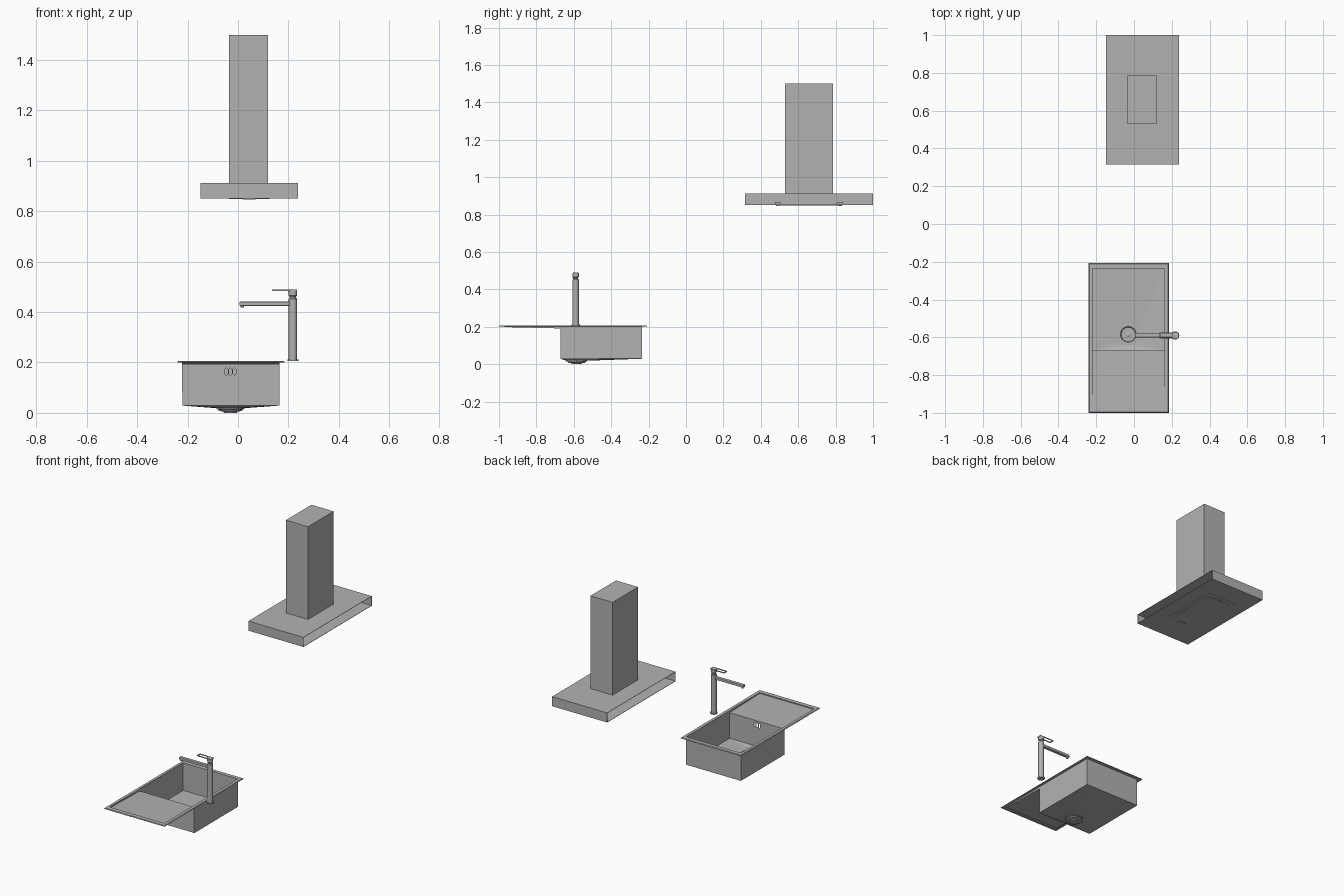
import bpy, bmesh, math

if "Cube" in bpy.data.objects:
    bpy.data.objects.remove(bpy.data.objects["Cube"])

# One mid-grey steel for every part
steel = bpy.data.materials.new("steel")
steel.diffuse_color = (0.45, 0.45, 0.45, 1.0)
steel.use_nodes = True
steel.node_tree.nodes["Principled BSDF"].inputs["Base Color"].default_value = steel.diffuse_color


def mesh_object(name, verts, faces, thickness=0.0):
    me = bpy.data.meshes.new(name)
    me.from_pydata(verts, [], faces)
    bm = bmesh.new()
    bm.from_mesh(me)
    bmesh.ops.remove_doubles(bm, verts=bm.verts, dist=1e-5)
    bmesh.ops.recalc_face_normals(bm, faces=bm.faces)
    bm.to_mesh(me)
    bm.free()
    me.materials.append(steel)
    ob = bpy.data.objects.new(name, me)
    bpy.context.collection.objects.link(ob)
    if thickness:
        mod = ob.modifiers.new("thickness", "SOLIDIFY")
        mod.thickness = thickness
        mod.offset = 0
    return ob


def box(name, x, y, z, bevel=0.0):
    verts = [(a, b, c) for a in x for b in y for c in z]
    faces = [(0, 1, 3, 2), (4, 6, 7, 5), (0, 4, 5, 1),
             (2, 3, 7, 6), (0, 2, 6, 4), (1, 5, 7, 3)]
    ob = mesh_object(name, verts, faces)
    if bevel:
        mod = ob.modifiers.new("bevel", "BEVEL")
        mod.width = bevel
        mod.segments = 2
    return ob


def lathe(name, profile, cx, cy, n=24):
    """Turn a profile of (radius, z) points around a vertical axis and cap it."""
    verts = [(cx + r * math.cos(2 * math.pi * k / n), cy + r * math.sin(2 * math.pi * k / n), z)
             for r, z in profile for k in range(n)]
    faces = [(i * n + k, i * n + (k + 1) % n, (i + 1) * n + (k + 1) % n, (i + 1) * n + k)
             for i in range(len(profile) - 1) for k in range(n)]
    last = (len(profile) - 1) * n
    faces += [tuple(range(n)), tuple(range(last, last + n))]
    ob = mesh_object(name, verts, faces)
    bpy.context.view_layer.objects.active = ob
    ob.select_set(True)
    bpy.ops.object.shade_smooth_by_angle(angle=math.radians(35))
    ob.select_set(False)
    return ob


# Extractor hood: canopy with open long sides, and a tall duct
HX, HY = (-0.148, 0.238), (0.316, 1.0)
BOT, T = 0.851, 0.002
box("canopy_top", HX, HY, (0.912 - T, 0.912))
box("canopy_bottom", HX, HY, (BOT, BOT + T))
box("canopy_front", HX, (HY[0], HY[0] + T), (BOT, 0.912))
box("canopy_back", HX, (1.0 - T, 1.0), (BOT, 0.912))
box("canopy_core", (0.043, 0.047), HY, (BOT + T, 0.91))
box("duct", (-0.035, 0.12), (0.53, 0.785), (0.912, 1.5))

# Filter panel under the canopy, with two grips
box("filter_frame", (-0.06, 0.15), (0.47, 0.86), (0.850, BOT))
box("filter_panel", (-0.035, 0.125), (0.50, 0.83), (0.849, 0.850))
for name, y in (("filter_grip_front", 0.49), ("filter_grip_back", 0.825)):
    box(name + "_housing", (0.015, 0.075), (y - 0.014, y + 0.014), (BOT, 0.866))
    box(name, (0.02, 0.07), (y - 0.010, y + 0.010), (0.847, BOT))

# Sink: rim, sloping drainer, bowl walls and floor falling to the drain
X0, X1 = -0.22, 0.163
Y0, YM, Y1 = -0.97, -0.67, -0.235
TOP, FLOOR = 0.205, 0.03
DX, DY = -0.03, -0.585


def rect(x0, x1, y0, y1, z):
    return [(x0, y0, z), (x1, y0, z), (x1, y1, z), (x0, y1, z)]


rim = (rect(-0.240, 0.185, -1.0, -0.208, 0.201)
       + rect(-0.236, 0.181, -0.996, -0.212, TOP)
       + rect(X0, X1, Y0, Y1, TOP))
faces = [(4 * i + k, 4 * i + (k + 1) % 4, 4 * i + 4 + (k + 1) % 4, 4 * i + 4 + k)
         for i in range(2) for k in range(4)]
mesh_object("sink_rim", rim, faces, 0.002)

d0, d1 = 0.199, 0.192
mesh_object("drainer",
            [(X0, Y0, d0), (X1, Y0, d0), (X1, YM, d1), (X0, YM, d1),
             (X0, Y0, TOP), (X1, Y0, TOP), (X1, YM, TOP), (X0, YM, TOP)],
            [(0, 1, 2, 3), (0, 1, 5, 4), (1, 2, 6, 5), (3, 0, 4, 7)], 0.002)

# Bowl corners start at +x +y and run counter-clockwise, like the drain ring
corners = [(X1, Y1), (X0, Y1), (X0, YM), (X1, YM)]
verts = [(x, y, FLOOR) for x, y in corners] + [(x, y, TOP) for x, y in corners]
N = 16
verts += [(DX + 0.054 * math.cos(2 * math.pi * k / N),
           DY + 0.054 * math.sin(2 * math.pi * k / N), 0.02) for k in range(N)]
faces = [(0, 1, 5, 4), (1, 2, 6, 5), (3, 0, 4, 7)]
for q in range(4):
    for k in range(4 * q, 4 * q + 4):
        faces.append((q, 8 + (k + 1) % N, 8 + k))
    faces.append((q, (q + 1) % 4, 8 + (4 * q + 4) % N))
mesh_object("bowl", verts, faces, 0.003)

# Bowl wall under the drainer, pierced by three overflow slots
wall = box("bowl_overflow_wall", (X0, X1), (YM - 0.0015, YM + 0.0015), (FLOOR, d1))
cutters = []
for i in range(3):
    cx, r, h = -0.03 + (i - 1) * 0.016, 0.0055, 0.008
    outline = []
    for k in range(7):
        a = math.pi * k / 6
        outline.append((cx + r * math.cos(a), 0.164 + h + r * math.sin(a)))
    outline += [(2 * cx - x, 0.328 - z) for x, z in outline]
    m = len(outline)
    cutter = mesh_object(f"overflow_cutter_{i}",
                         [(x, YM + s, z) for s in (-0.02, 0.02) for x, z in outline],
                         [tuple(range(m)), tuple(range(m, 2 * m))]
                         + [(k, (k + 1) % m, m + (k + 1) % m, m + k) for k in range(m)])
    cutter.hide_render = True
    cutters.append(cutter)
    mod = wall.modifiers.new("slot", "BOOLEAN")
    mod.operation = 'DIFFERENCE'
    mod.solver = 'EXACT'
    mod.object = cutter

# Apply the slots so the cutters can be thrown away
bpy.context.view_layer.update()
cut = bpy.data.meshes.new_from_object(wall.evaluated_get(bpy.context.evaluated_depsgraph_get()))
wall.modifiers.clear()
wall.data = cut
for ob in cutters:
    bpy.data.objects.remove(ob)

# Drain: stepped cup, radial strainer ribs and centre knob
lathe("drain_cup", [(0.026, 0.0), (0.028, 0.005), (0.046, 0.008), (0.048, 0.014), (0.056, 0.015),
                    (0.056, 0.022), (0.052, 0.023), (0.042, 0.020), (0.038, 0.013)], DX, DY)
for i in range(12):
    rib = box(f"strainer_rib_{i}", (0.012, 0.037), (-0.003, 0.003), (0.013, 0.019))
    rib.location = (DX, DY, 0)
    rib.rotation_euler.z = 2 * math.pi * i / 12
lathe("strainer_knob", [(0.014, 0.013), (0.014, 0.019), (0.009, 0.022)], DX, DY)

# Tap: column with a necked head, spout and nozzle
TX, TY = 0.218, -0.59
lathe("tap_column", [(0.022, 0.205), (0.022, 0.211), (0.017, 0.212), (0.017, 0.452), (0.013, 0.456),
                     (0.013, 0.462), (0.017, 0.466), (0.017, 0.484)], TX, TY)
box("tap_spout", (0.006, 0.21), (TY - 0.010, TY + 0.010), (0.425, 0.441), 0.002)
lathe("tap_nozzle", [(0.007, 0.418), (0.008, 0.426)], 0.017, TY, 16)

# Lever: a flat open loop fixed to a plate on the head
LZ = (0.484, 0.489)
box("lever_plate", (0.200, 0.235), (TY - 0.015, TY + 0.015), LZ)
box("lever_tip", (0.135, 0.140), (TY - 0.015, TY + 0.015), LZ)
for side, s in (("front", -1), ("back", 1)):
    y = TY + s * 0.013
    box(f"lever_bar_{side}", (0.140, 0.200), (y - 0.002, y + 0.002), LZ)
